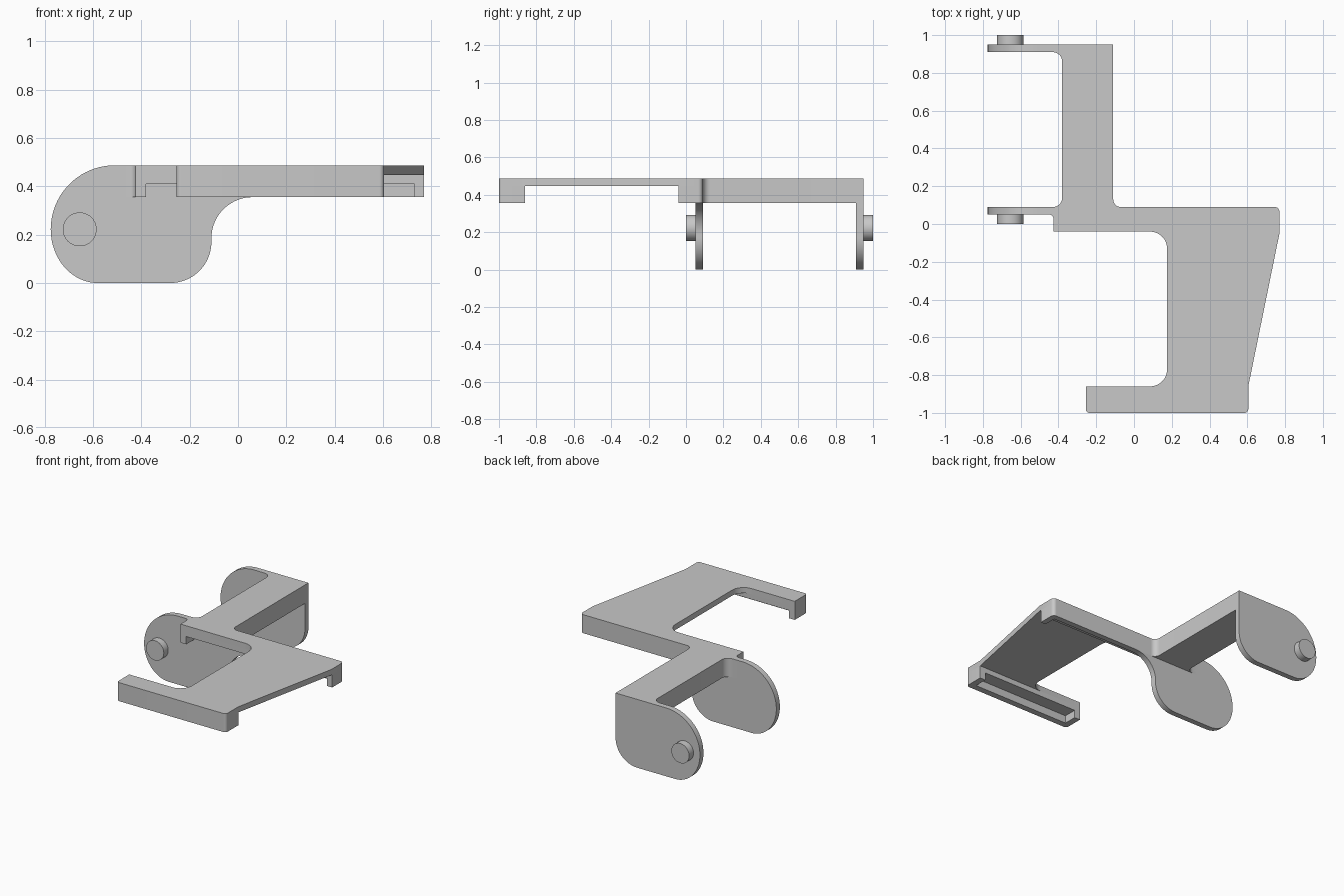
import bpy, bmesh
from math import cos, sin, tan, radians
from mathutils import Vector

if "Cube" in bpy.data.objects:
    bpy.data.objects.remove(bpy.data.objects["Cube"], do_unlink=True)

grey = bpy.data.materials.new("plain grey")
grey.use_nodes = True
grey.diffuse_color = (0.58, 0.58, 0.58, 1)
grey.node_tree.nodes["Principled BSDF"].inputs["Base Color"].default_value = grey.diffuse_color


def rounded(corners, steps=8):
    """Outline from (x, y) or (x, y, radius) corners."""
    pts = []
    for i, c in enumerate(corners):
        p = Vector((c[0], c[1], 0))
        if len(c) == 2:
            pts.append(p)
            continue
        before, after = corners[i - 1], corners[(i + 1) % len(corners)]
        u = (Vector((before[0], before[1], 0)) - p).normalized()
        v = (Vector((after[0], after[1], 0)) - p).normalized()
        half, r = u.angle(v) / 2, c[2]
        centre = p + (u + v).normalized() * r / sin(half)
        a = (p + u * r / tan(half) - centre).normalized()
        b = (p + v * r / tan(half) - centre).normalized()
        pts += [centre + a.slerp(b, k / steps).normalized() * r for k in range(steps + 1)]
    return [(p.x, p.y) for p in pts]


def arc(cx, cy, rx, ry, start, end, steps=20):
    angles = [radians(start + (end - start) * k / steps) for k in range(steps + 1)]
    return [(cx + rx * cos(a), cy + ry * sin(a)) for a in angles]


def prism(name, outline, low, high, along_y=False):
    """Extrude an outline along z, or an x-z outline along y."""
    def place(p, h):
        return (p[0], h, p[1]) if along_y else (p[0], p[1], h)
    bm = bmesh.new()
    face = bm.faces.new([bm.verts.new(place(p, low)) for p in outline])
    new = bmesh.ops.extrude_face_region(bm, geom=[face])["geom"]
    shift = Vector(place((0, 0), high - low))
    bmesh.ops.translate(bm, vec=shift, verts=[g for g in new if isinstance(g, bmesh.types.BMVert)])
    bmesh.ops.recalc_face_normals(bm, faces=bm.faces)
    mesh = bpy.data.meshes.new(name)
    bm.to_mesh(mesh)
    bm.free()
    mesh.materials.append(grey)
    mesh.shade_smooth()
    mesh.set_sharp_from_angle(angle=radians(30))
    obj = bpy.data.objects.new(name, mesh)
    bpy.context.collection.objects.link(obj)


TOP, PLATE, STEP, SKIRT = 0.487, 0.447, 0.41, 0.355
EAR = -0.48  # where the flat ear tops join the frame

# Rear strip and cross bar outline, shared by the plate and both skirt layers
rear = [(0.77, 0.09, 0.025), (-0.11, 0.09, 0.04), (-0.11, 0.95), (EAR, 0.95),
        (EAR, 0.91), (-0.38, 0.91, 0.05), (-0.38, 0.09, 0.05), (EAR, 0.09),
        (EAR, 0.05), (-0.425, 0.05, 0.025), (-0.425, -0.04)]
arm = [(0.175, -0.04, 0.09), (0.175, -0.86, 0.09), (-0.255, -0.86),
       (-0.255, -1, 0.02), (0.605, -1, 0.02), (0.605, -0.86), (0.77, -0.05)]
prism("top_plate", rounded(rear + arm), PLATE, TOP)

# Cross bar skirt, with a pocket open to the front
pocket = [(-0.38, -0.04), (-0.38, 0.05), (0.73, 0.05), (0.73, -0.04)]
prism("rear_frame", rounded(rear + [(0.77, -0.04)]), STEP, PLATE)
prism("rear_frame_rim", rounded(rear + pocket + [(0.77, -0.04)]), SKIRT, STEP)

# Front bar skirt, with a pocket open to the rear
front = [(-0.255, -0.86), (-0.255, -1, 0.02), (0.605, -1, 0.02), (0.605, -0.86)]
slot = [(0.56, -0.86), (0.56, -0.955), (-0.21, -0.955), (-0.21, -0.86)]
prism("front_bar", rounded(front), STEP, PLATE)
prism("front_bar_rim", rounded(front + slot), SKIRT, STEP)

# Ears: a shared rounded outline, the front one flares into the cross bar
lobe = (arc(-0.28, 0.17, 0.17, 0.17, 0, -90) + arc(-0.58, 0.222, 0.195, 0.222, 270, 180)
        + arc(-0.51, 0.222, 0.265, 0.265, 180, 90)[1:] + [(EAR, TOP), (EAR, 0.4)])
flare = [(0.06, 0.4)] + arc(0.06, 0.185, 0.17, 0.17, 90, 180)
prism("front_ear", lobe + flare, 0.05, 0.09, True)
prism("rear_ear", lobe + [(-0.11, 0.4)], 0.91, 0.95, True)

# Pivot pins on the outer faces of the ears
pin = arc(-0.655, 0.222, 0.07, 0.07, 0, 360, 40)[:-1]
prism("front_pin", pin, 0.0, 0.05, True)
prism("rear_pin", pin, 0.95, 1.0, True)
